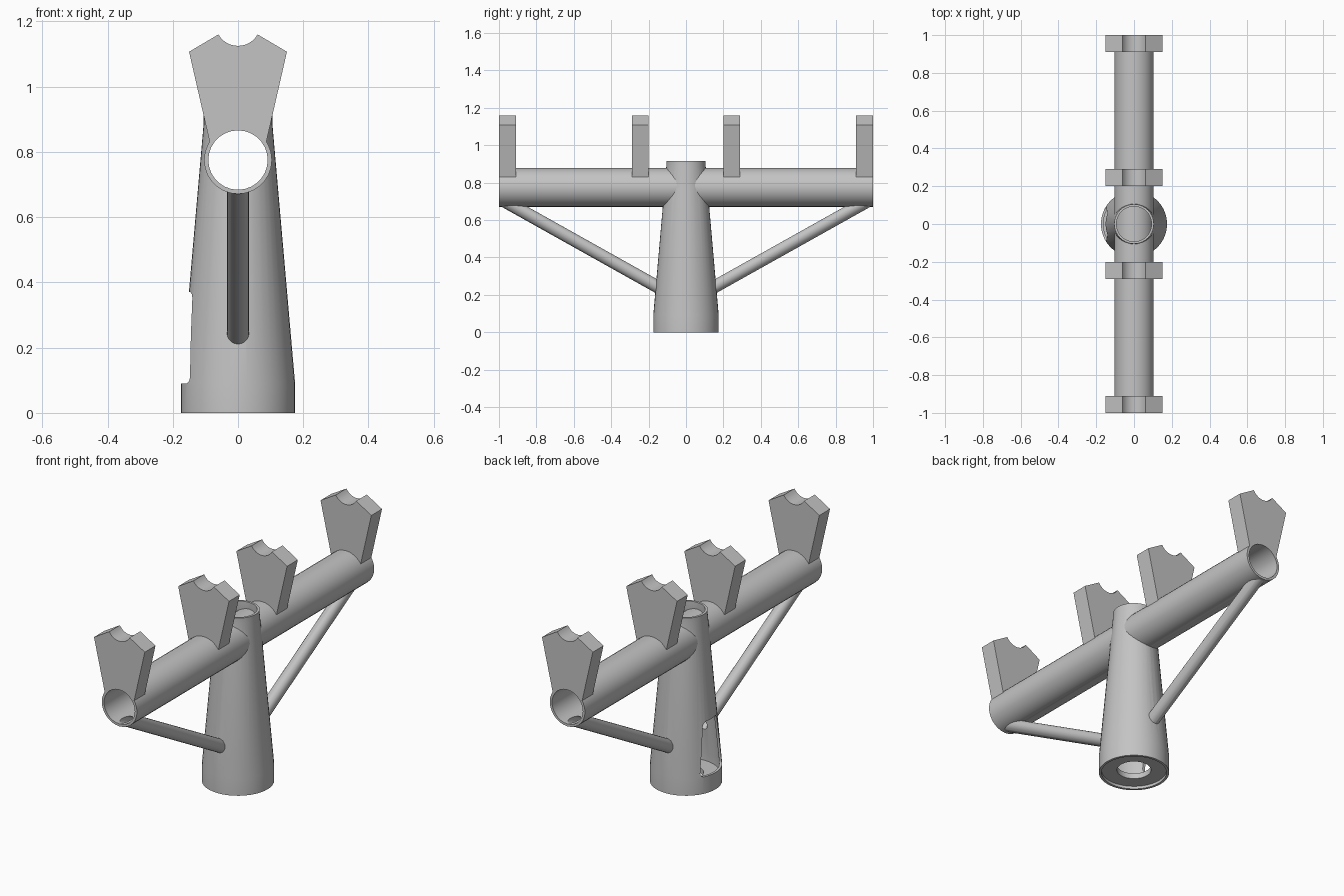
import bpy, bmesh, math
from mathutils import Vector, Matrix

if "Cube" in bpy.data.objects:
    bpy.data.objects.remove(bpy.data.objects["Cube"], do_unlink=True)

# Single matte grey
grey = bpy.data.materials.new("light_grey")
grey.use_nodes = True
grey.diffuse_color = (0.55, 0.55, 0.55, 1)
grey.node_tree.nodes["Principled BSDF"].inputs["Base Color"].default_value = (0.55, 0.55, 0.55, 1)


def finish(bm, name, matrix=Matrix()):
    bmesh.ops.remove_doubles(bm, verts=bm.verts, dist=1e-5)
    bmesh.ops.transform(bm, matrix=matrix, verts=bm.verts)
    bmesh.ops.recalc_face_normals(bm, faces=bm.faces)
    mesh = bpy.data.meshes.new(name)
    bm.to_mesh(mesh)
    bm.free()
    mesh.materials.append(grey)
    ob = bpy.data.objects.new(name, mesh)
    bpy.context.collection.objects.link(ob)
    return ob


def lathe(name, profile, sides, matrix=Matrix()):
    """Spin a closed (radius, height) profile into a solid."""
    bm = bmesh.new()
    rings = []
    for i in range(sides):
        a = math.tau * i / sides
        rings.append([bm.verts.new((r * math.cos(a), r * math.sin(a), z)) for r, z in profile])
    n = len(profile)
    for i in range(sides):
        a, b = rings[i], rings[(i + 1) % sides]
        for j in range(n):
            k = (j + 1) % n
            if profile[j][0] or profile[k][0]:
                bm.faces.new((a[j], b[j], b[k], a[k]))
    return finish(bm, name, matrix)


def tube(name, start, end, outer, inner, sides):
    """Straight tube between two points; inner 0 makes a rod."""
    start, end = Vector(start), Vector(end)
    d = end - start
    m = Matrix.Translation(start) @ d.to_track_quat('Z', 'Y').to_matrix().to_4x4()
    h = d.length
    return lathe(name, [(outer, 0), (outer, h), (inner, h), (inner, 0)], sides, m)


def prism(name, points, offset, depth):
    """Extrude a polygon of 3D points along a vector."""
    bm = bmesh.new()
    face = bm.faces.new([bm.verts.new(Vector(p) + Vector(offset)) for p in points])
    side = bmesh.ops.extrude_face_region(bm, geom=[face])["geom"]
    bmesh.ops.translate(bm, vec=depth, verts=[v for v in side if isinstance(v, bmesh.types.BMVert)])
    return finish(bm, name)


def cut(ob, cutters):
    bpy.context.view_layer.objects.active = ob
    for c in cutters:
        mod = ob.modifiers.new("cut", 'BOOLEAN')
        mod.operation, mod.solver, mod.object = 'DIFFERENCE', 'EXACT', c
        bpy.ops.object.modifier_apply(modifier=mod.name)


BEAM_Z, BEAM_R, BORE_R = 0.775, 0.104, 0.091

# Tapered hollow tower with a recessed floor ring
tower = lathe("tower", [
    (0.175, 0), (0.175, 0.09), (0.105, 0.89), (0.105, 0.915),
    (0.093, 0.915), (0.093, 0.89), (0.162, 0.09), (0.162, 0.045),
    (0.085, 0.045), (0.085, 0.015), (0.162, 0.015), (0.162, 0)], 40)

# Horizontal beam tube
beam = tube("beam_tube", (0, -1, BEAM_Z), (0, 1, BEAM_Z), BEAM_R, BORE_R, 28)

# Helper solids for trimming
beam_core = tube("beam_core_cutter", (0, -1.3, BEAM_Z), (0, 1.3, BEAM_Z), 0.099, 0, 28)
tower_core = lathe("tower_core_cutter", [(0, 0.03), (0.168, 0.03), (0.168, 0.09), (0.11, 0.75), (0, 0.75)], 40)
door = prism("door_cutter", [(0, -0.093, 0.09), (0, 0.093, 0.09), (0, 0.056, 0.37), (0, -0.056, 0.37)],
             (-0.3, 0, 0), (0.25, 0, 0))
bm = bmesh.new()
bm.from_mesh(door.data)
corners = [e for e in bm.edges if abs(e.verts[0].co.x - e.verts[1].co.x) > 0.1]
bmesh.ops.bevel(bm, geom=corners, offset=0.02, segments=4, profile=0.5, affect='EDGES')
bm.to_mesh(door.data)
bm.free()

# Hollow diagonal struts, front and back
struts, bores = [], []
for side, s in (("front", -1), ("back", 1)):
    low, high = (0, s * 0.05, 0.186), (0, s * 1.004, 0.72)
    bores.append(tube(side + "_bore_cutter", low, high, 0.022, 0, 20))
    strut = tube(side + "_strut", low, high, 0.034, 0.022, 20)
    cut(strut, [beam_core, tower_core])
    struts.append(strut)

cut(tower, [beam_core, door] + bores)
cut(beam, bores)
for c in [beam_core, tower_core, door] + bores:
    bpy.data.objects.remove(c, do_unlink=True)

# Saddle brackets: flared plate with a round notch on top, seated on the beam
notch_r, notch_z = 0.069, 1.194
outline = [(0.15, 1.107)]
for i in range(13):
    a = math.radians(-29.5 - 121 * i / 12)
    outline.append((notch_r * math.cos(a), notch_z + notch_r * math.sin(a)))
outline.append((-0.15, 1.107))
for i in range(15):
    a = math.radians(148 - 116 * i / 14)
    outline.append((0.102 * math.cos(a), BEAM_Z + 0.102 * math.sin(a)))
brackets = []
for name, y in (("front_outer", -1), ("front_inner", -0.29), ("back_inner", 0.2), ("back_outer", 0.91)):
    brackets.append(prism(name + "_bracket", [(x, 0, z) for x, z in outline], (0, y, 0), (0, 0.09, 0)))

# Smooth the round surfaces, keep edges sharp
bpy.ops.object.select_all(action='DESELECT')
for ob in [tower, beam] + struts + brackets:
    ob.select_set(True)
bpy.context.view_layer.objects.active = tower
bpy.ops.object.shade_smooth_by_angle(angle=math.radians(30))
